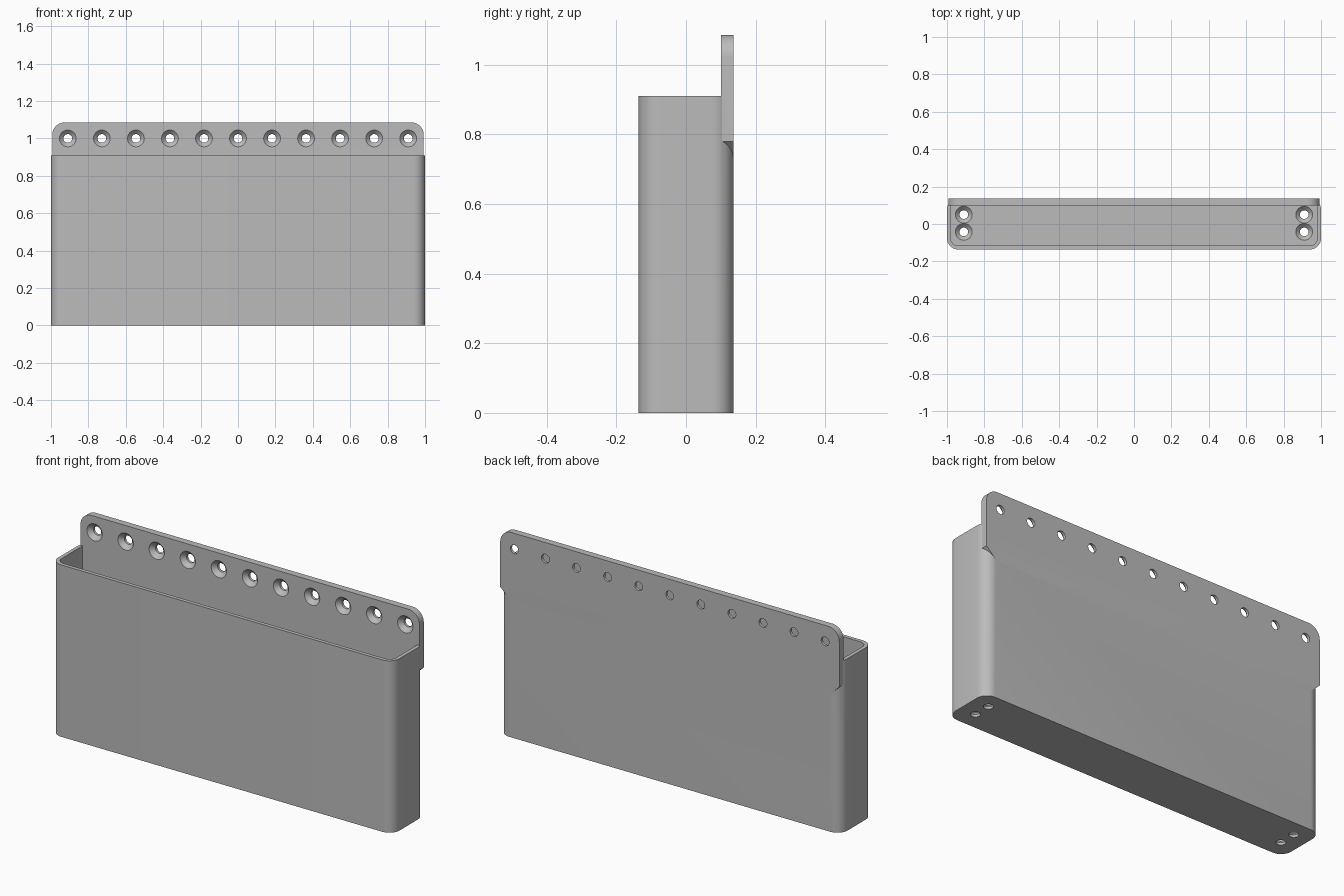
import bpy, bmesh, math
from mathutils import Vector

cube = bpy.data.objects.get("Cube")
if cube:
    bpy.data.objects.remove(cube)

grey = bpy.data.materials.new("plain grey")
grey.use_nodes = True
GREY = (0.5, 0.5, 0.5, 1)
grey.diffuse_color = GREY
grey.node_tree.nodes["Principled BSDF"].inputs["Base Color"].default_value = GREY

HALF_D, RIM, TOP = 0.136, 0.91, 1.085
PLATE_Y, WALL, FLOOR = 0.10, 0.02, 0.035


def outline(corners, steps=10):
    """Round each (x, y, radius) corner of a counter-clockwise polygon."""
    pts = []
    for i, (x, y, r) in enumerate(corners):
        c = Vector((x, y))
        if r == 0:
            pts.append(c)
            continue
        a = (Vector(corners[i - 1][:2]) - c).normalized()
        b = (Vector(corners[(i + 1) % len(corners)][:2]) - c).normalized()
        for k in range(steps + 1):
            t = math.radians(90 * k / steps)
            pts.append(c + r * (a * (1 - math.sin(t)) + b * (1 - math.cos(t))))
    return pts


def loft(bm, rings):
    """Skin matching rings of points into a closed solid."""
    rows = [[bm.verts.new(p) for p in ring] for ring in rings]
    n = len(rows[0])
    for lo, hi in zip(rows, rows[1:]):
        for i in range(n):
            j = (i + 1) % n
            bm.faces.new((lo[i], lo[j], hi[j], hi[i]))
    bm.faces.new(rows[0][::-1])
    bm.faces.new(rows[-1])


def make(name, *solids):
    bm = bmesh.new()
    for rings in solids:
        loft(bm, rings)
    bmesh.ops.recalc_face_normals(bm, faces=bm.faces)
    mesh = bpy.data.meshes.new(name)
    bm.to_mesh(mesh)
    bm.free()
    mesh.materials.append(grey)
    obj = bpy.data.objects.new(name, mesh)
    bpy.context.collection.objects.link(obj)
    return obj


def combine(target, other, operation):
    mod = target.modifiers.new(other.name, "BOOLEAN")
    mod.operation, mod.object, mod.solver = operation, other, "EXACT"
    bpy.context.view_layer.objects.active = target
    bpy.ops.object.modifier_apply(modifier=mod.name)
    bpy.data.objects.remove(other)


def tray(hx, front, back, rf, rb):
    return outline([(-hx, front, rf), (hx, front, rf), (hx, back, rb), (-hx, back, rb)])


def level(pts, z):
    return [(p.x, p.y, z) for p in pts]


def screw_hole(centre, inward, side):
    """Countersunk hole: wide mouth, cone, then a straight bore."""
    centre, inward, side = Vector(centre), Vector(inward), Vector(side)
    up = inward.cross(side)
    rings = []
    for depth, r in ((-0.01, 0.045), (0, 0.045), (0.022, 0.023), (0.06, 0.023)):
        angles = [math.tau * k / 32 for k in range(32)]
        rings.append([centre + inward * depth
                      + r * (side * math.cos(a) + up * math.sin(a)) for a in angles])
    return rings


# Outer box with rounded upright corners
shell = tray(1, -HALF_D, HALF_D, 0.06, 0.06)
box = make("wall_bin", [level(shell, 0), level(shell, RIM)])

# Mounting plate: rounded top corners, sloped lower corners
face = outline([(-0.93, 0.72, 0), (0.93, 0.72, 0), (0.993, 0.78, 0),
                (0.993, TOP, 0.065), (-0.993, TOP, 0.065), (-0.993, 0.78, 0)])
plate = make("mounting_plate", [[(p.x, y, p.y) for p in face] for y in (PLATE_Y, HALF_D)])
combine(box, plate, "UNION")

# Hollow inside, flush with the plate at the back
inner = tray(1 - WALL, WALL - HALF_D, PLATE_Y, 0.04, 0.001)
cavity = make("cavity", [level(inner, FLOOR), level(inner, TOP + 0.1)])
combine(box, cavity, "DIFFERENCE")

# Row of holes in the plate and a pair at each end of the floor
holes = [screw_hole((0.182 * i, PLATE_Y, 1), (0, 1, 0), (1, 0, 0)) for i in range(-5, 6)]
holes += [screw_hole((x, y, FLOOR), (0, 0, -1), (1, 0, 0))
          for x in (-0.91, 0.91) for y in (-0.042, 0.05)]
combine(box, make("screw_holes", *holes), "DIFFERENCE")

# Smooth rounded corners, crisp edges
bpy.ops.object.select_all(action="DESELECT")
box.select_set(True)
bpy.context.view_layer.objects.active = box
bpy.ops.object.shade_smooth_by_angle(angle=math.radians(30))
